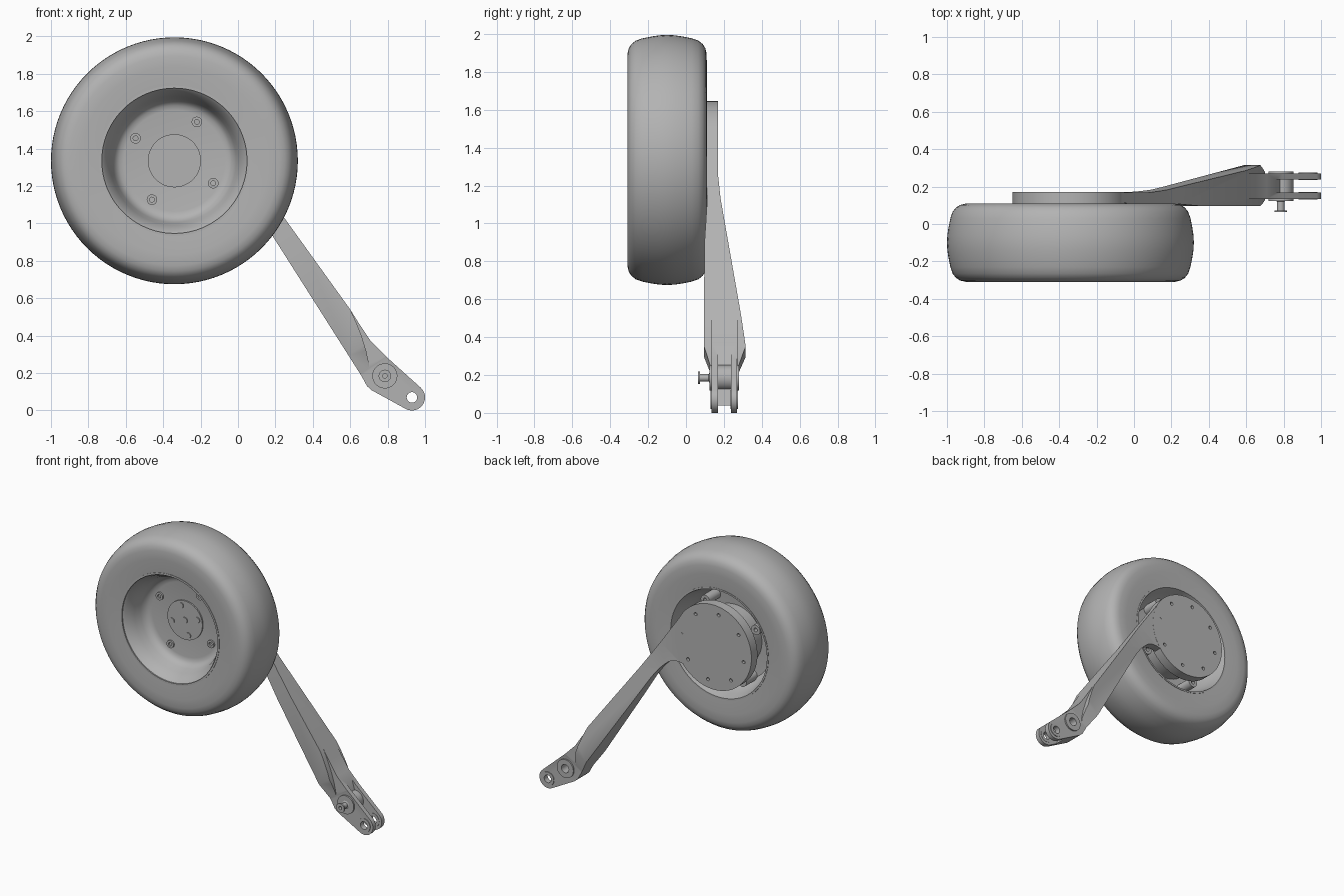
import bpy, bmesh, math
from mathutils import Vector

cube = bpy.data.objects.get("Cube")
if cube:
    bpy.data.objects.remove(cube)

GREY = (0.45, 0.45, 0.45, 1)
grey = bpy.data.materials.new("plain_grey")
grey.use_nodes = True
grey.diffuse_color = GREY
grey.node_tree.nodes["Principled BSDF"].inputs["Base Color"].default_value = GREY

HUB = (-0.34, 1.335)       # wheel axis in x, z
PIVOT = (0.785, 0.185)     # damper pin axis
TIP = (0.93, 0.07)         # fork end axis


def finish(name, bm):
    bmesh.ops.remove_doubles(bm, verts=bm.verts, dist=1e-5)
    bmesh.ops.recalc_face_normals(bm, faces=bm.faces)
    mesh = bpy.data.meshes.new(name)
    bm.to_mesh(mesh)
    bm.free()
    mesh.materials.append(grey)
    ob = bpy.data.objects.new(name, mesh)
    bpy.context.collection.objects.link(ob)
    return ob


def lathe(name, profile, centre=HUB, steps=32, closed=False):
    """Spin (radius, y) points around an axis along y."""
    bm = bmesh.new()
    vs = [bm.verts.new((centre[0] + r, y, centre[1])) for r, y in profile]
    es = [bm.edges.new(p) for p in zip(vs, vs[1:])]
    if closed:
        es.append(bm.edges.new((vs[-1], vs[0])))
    bmesh.ops.spin(bm, geom=vs + es, cent=(centre[0], 0, centre[1]),
                   axis=(0, 1, 0), angle=2 * math.pi, steps=steps)
    return finish(name, bm)


def rod(name, r, y0, y1, centre=HUB, steps=32):
    return lathe(name, [(0, y0), (r, y0), (r, y1), (0, y1)], centre, steps)


def tube(name, r0, r1, y0, y1, centre, steps=32):
    return lathe(name, [(r0, y0), (r1, y0), (r1, y1), (r0, y1)], centre, steps, True)


def prism(name, points, along):
    """Extrude a flat outline along a vector."""
    bm = bmesh.new()
    face = bm.faces.new([bm.verts.new(p) for p in points])
    new = bmesh.ops.extrude_face_region(bm, geom=[face])["geom"]
    moved = [g for g in new if isinstance(g, bmesh.types.BMVert)]
    bmesh.ops.translate(bm, verts=moved, vec=along)
    return finish(name, bm)


def slab(name, outline, y0, y1):
    return prism(name, [(x, y0, z) for x, z in outline], (0, y1 - y0, 0))


def carve(ob, cutter, operation="DIFFERENCE"):
    mod = ob.modifiers.new("carve", "BOOLEAN")
    mod.object, mod.operation, mod.solver = cutter, operation, "EXACT"
    bpy.context.view_layer.objects.active = ob
    bpy.ops.object.modifier_apply(modifier=mod.name)
    bpy.data.objects.remove(cutter)


def ring(radius, count, start, centre=HUB):
    for i in range(count):
        a = math.radians(start + 360 * i / count)
        yield centre[0] + radius * math.cos(a), centre[1] + radius * math.sin(a)


# Tyre: one half of the section, mirrored about the middle of its width
MID = -0.1
half = [(0.4, 0.203), (0.5, 0.21), (0.56, 0.209), (0.59, 0.202), (0.612, 0.188),
        (0.63, 0.165), (0.642, 0.13), (0.652, 0.08), (0.658, 0.04)]
section = [(r, MID - w) for r, w in half] + [(0.66, MID)]
section += [(r, MID + w) for r, w in reversed(half)]
lathe("tyre", section, steps=96, closed=True)

# Rim: deep dish at the front, open drum space at the back
lathe("rim", [(0, -0.12), (0.27, -0.12), (0.295, -0.125), (0.315, -0.14), (0.33, -0.17),
              (0.345, -0.22), (0.375, -0.285), (0.388, -0.297), (0.388, -0.306),
              (0.402, -0.306), (0.402, 0.106), (0.39, 0.106), (0.375, 0.05),
              (0.35, -0.04), (0.32, -0.075), (0.28, -0.08), (0, -0.08)], steps=96)

# Hub cap with its bolts
rod("hub_cap", 0.142, -0.13, -0.11, steps=48)
rod("centre_bolt", 0.022, -0.137, -0.12)
for c in ring(0.107, 4, 16):
    rod("cap_bolt", 0.02, -0.137, -0.12, c)
for c in ring(0.24, 4, 60):
    tube("wheel_bolt", 0.013, 0.028, -0.132, -0.11, c)
for c in ring(0.3, 4, 60):
    tube("brake_lug", 0.014, 0.036, -0.08, 0.05, c)
rod("brake_drum", 0.22, -0.09, 0.11, steps=48)

# Round mounting plate behind the wheel
plate = rod("mounting_plate", 0.31, 0.1, 0.17, steps=80)
for c in ring(0.25, 8, 10):
    carve(plate, rod("plate_drill", 0.012, 0.15, 0.2, c, 16))

# Arm: front outline crossed with a side outline along its length
outline = [(-0.2, 1.4), (-0.08, 1.5), (0.24, 1.04), (0.6, 0.54), (0.65, 0.46),
           (0.71, 0.37), (0.79, 0.29)]
outline += [(TIP[0] + 0.07 * math.cos(math.radians(a)),
             TIP[1] + 0.07 * math.sin(math.radians(a))) for a in range(48, -121, -12)]
outline += [(0.715, 0.108), (0.69, 0.13), (0.66, 0.185), (0.145, 0.996),
            (0.095, 1.063), (0.051, 1.108), (0.015, 1.137), (-0.022, 1.152),
            (-0.06, 1.154), (-0.1, 1.145)]
arm = slab("trailing_arm", outline, 0, 0.4)

down = Vector((0.55, 0, -0.835))
across = Vector((0.835, 0, 0.55))
hub = Vector((HUB[0], 0, HUB[1]))
side = [(-0.4, 0.112), (0.5, 0.11), (0.75, 0.097), (1.38, 0.095), (1.5, 0.135),
        (2.2, 0.135), (2.2, 0.27), (1.5, 0.27), (1.38, 0.315), (0.45, 0.182),
        (0.3, 0.169), (-0.4, 0.169)]
carve(arm, prism("side_shape", [hub + down * u - across + Vector((0, y, 0))
                                for u, y in side], across * 2), "INTERSECT")

# Curved pockets on both faces, then the fork slot and pin holes
pocket = [(0.58, 0.59), (0.6, 0.54), (0.63, 0.475), (0.66, 0.4), (0.685, 0.32),
          (0.7, 0.25), (0.69, 0.05), (1.2, -0.1), (1.2, 0.6)]
for y0, y1 in ((-0.1, 0.134), (0.271, 0.5)):
    carve(arm, slab("pocket_cutter", pocket, y0, y1))
slot = [(0.746, 0.37), (0.85, 0), (0.86, -0.1), (1.2, -0.1), (1.2, 0.5)]
carve(arm, slab("slot_cutter", slot, 0.168, 0.237))
for c in (PIVOT, TIP):
    carve(arm, rod("pin_drill", 0.03, 0, 0.5, c))

# Bushes at the pivot and at both fork tips
tube("pivot_bush", 0.03, 0.067, 0.124, 0.28, PIVOT, 40)
for y0, y1 in ((0.13, 0.17), (0.235, 0.275)):
    tube("tip_bush", 0.028, 0.05, y0, y1, TIP)

# Headed damper pin, hollow at the front
lathe("damper_pin", [(0, 0.09), (0.012, 0.09), (0.012, 0.063), (0.033, 0.063),
                     (0.033, 0.073), (0.02, 0.073), (0.02, 0.12), (0.03, 0.125),
                     (0.03, 0.19), (0, 0.19)], PIVOT)

# Smooth the round surfaces, keep machined edges crisp
bpy.ops.object.select_all(action="DESELECT")
for ob in bpy.context.collection.objects:
    if ob.type == "MESH" and grey.name in ob.data.materials:
        ob.select_set(True)
        bpy.context.view_layer.objects.active = ob
bpy.ops.object.shade_smooth_by_angle(angle=math.radians(30))
